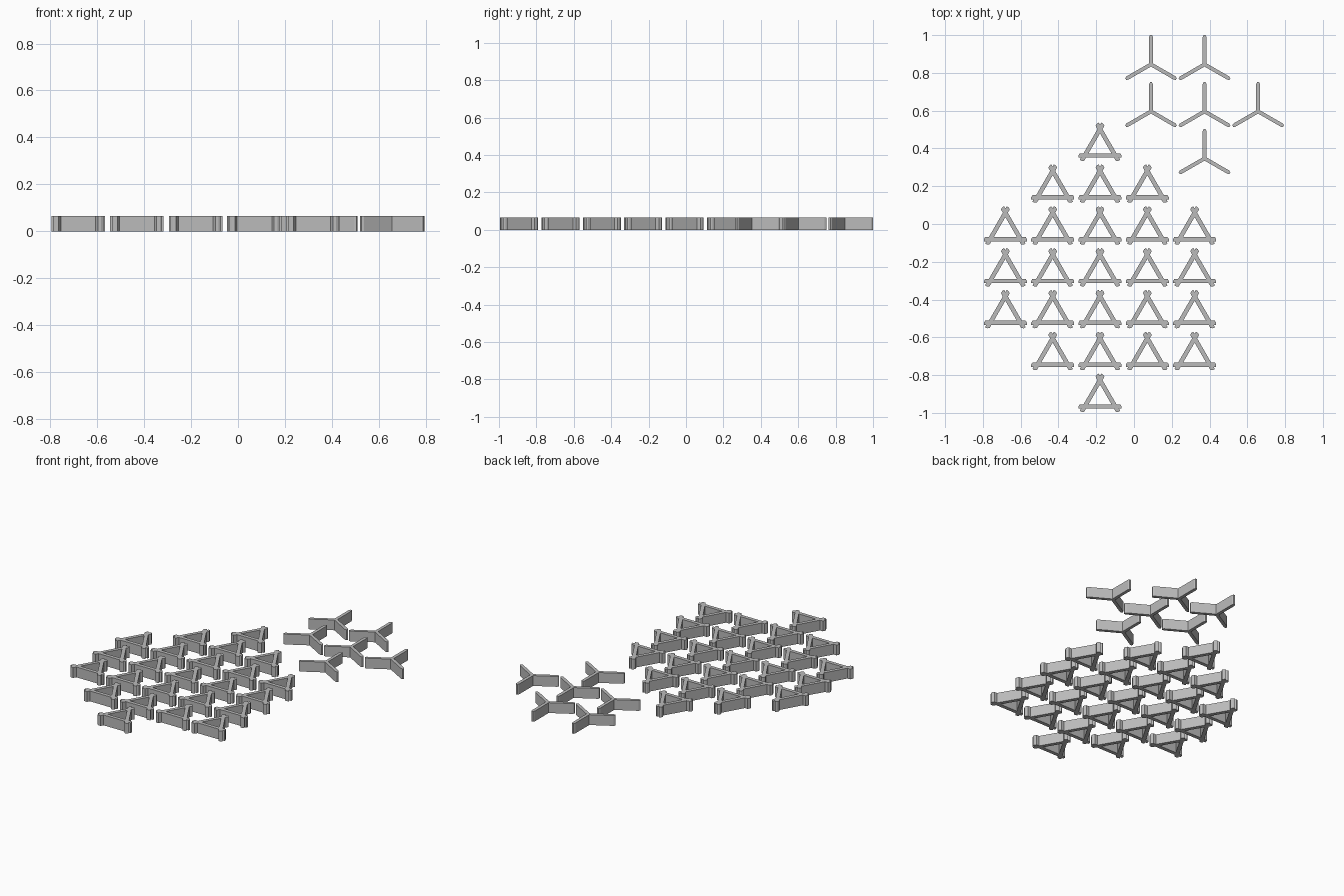
import bpy, bmesh, math
from mathutils import Matrix, Vector

cube = bpy.data.objects.get("Cube")
if cube:
    bpy.data.objects.remove(cube, do_unlink=True)

HEIGHT = 0.065
grey = bpy.data.materials.new("plain grey")
grey.use_nodes = True
colour = (0.5, 0.5, 0.5, 1)
grey.diffuse_color = colour
grey.node_tree.nodes["Principled BSDF"].inputs["Base Color"].default_value = colour


def add_slat(bm, outline, matrix):
    """Extrude a flat outline upward to make one upright slat."""
    base = bm.faces.new([bm.verts.new(matrix @ Vector((x, y, 0))) for x, y in outline])
    top = bmesh.ops.extrude_face_region(bm, geom=[base])["geom"]
    bmesh.ops.translate(bm, vec=(0, 0, HEIGHT),
                        verts=[v for v in top if isinstance(v, bmesh.types.BMVert)])


def make_mesh(name, outline, offset):
    """Three slats turned about the centre."""
    bm = bmesh.new()
    for i in range(3):
        turn = Matrix.Rotation(i * math.tau / 3, 4, "Z")
        add_slat(bm, outline, turn @ Matrix.Translation(offset))
    bmesh.ops.recalc_face_normals(bm, faces=bm.faces)
    mesh = bpy.data.meshes.new(name)
    bm.to_mesh(mesh)
    bm.free()
    mesh.materials.append(grey)
    return mesh


def place(name, mesh, x, y):
    obj = bpy.data.objects.new(name, mesh)
    obj.location = (x, y, 0)
    bpy.context.collection.objects.link(obj)


# Crossed triangle: slats overlap past each corner, with bevelled ends
L, T, C = 0.114, 0.0115, 0.007
slat = [(-L, -T), (L, -T), (L, 0), (L - C, T), (C - L, T), (-L, 0)]
triangle = make_mesh("crossed_triangle", slat, (0, -0.0465, 0))

# Three-armed star: arms meet at the centre and have blunt pointed tips
R, W = 0.155, 0.01
arm = [(-W, 0), (-W / 2, -W), (W / 2, -W), (W, 0), (W, 0)]
arm = [(-W, 0), (W, 0), (W, R - W), (W / 2, R), (-W / 2, R), (-W, R - W)]
star = make_mesh("three_armed_star", arm, (0, 0, 0))

# Rows of triangles, front to back, as first and last column
rows = [(2, 2), (1, 4), (0, 4), (0, 4), (0, 4), (1, 3), (2, 2)]
for r, (first, last) in enumerate(rows):
    for c in range(first, last + 1):
        place(f"crossed_triangle_{r}_{c}", triangle,
              -0.681 + 0.2505 * c, -0.9195 + 0.2215 * r)

# Staggered rows of stars at the back left
for r, columns in enumerate([(1,), (0, 1, 2), (0, 1)]):
    for c in columns:
        place(f"three_armed_star_{r}_{c}", star, 0.09 + 0.2835 * c, 0.347 + 0.249 * r)
